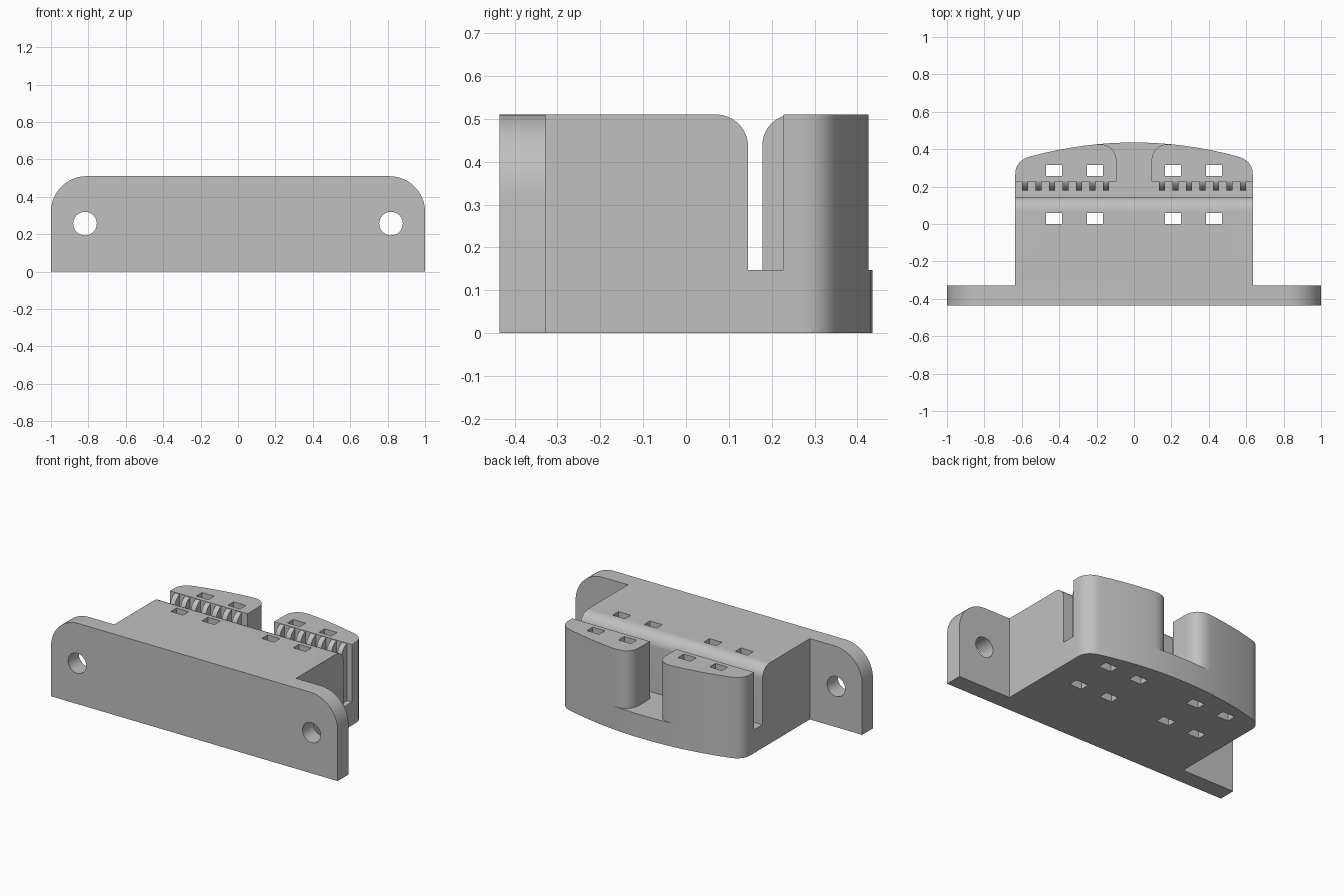
import bpy, bmesh, math
from mathutils import Vector

cube = bpy.data.objects.get("Cube")
if cube:
    bpy.data.objects.remove(cube, do_unlink=True)

grey = bpy.data.materials.new("plain grey")
grey.use_nodes = True
grey.diffuse_color = (0.53, 0.53, 0.53, 1)
grey.node_tree.nodes["Principled BSDF"].inputs["Base Color"].default_value = (0.53, 0.53, 0.53, 1)

TOP, FLOOR, HALF = 0.51, 0.147, 0.635   # full height, slot floor, half body width


def arc(cx, cy, r, start, end, n=12):
    angles = [math.radians(start + (end - start) * i / n) for i in range(n + 1)]
    return [(cx + r * math.cos(a), cy + r * math.sin(a)) for a in angles]


def bend(a, b, c, n=12):
    """Smooth curve from a to c, pulled towards b."""
    a, b, c = Vector(a), Vector(b), Vector(c)
    return [tuple(a.lerp(b, i / n).lerp(b.lerp(c, i / n), i / n)) for i in range(n + 1)]


def prism(name, outline, axis, low, high):
    """Extrude a 2D outline along an axis."""
    place = {"x": lambda u, v, w: (w, u, v),
             "y": lambda u, v, w: (u, w, v),
             "z": lambda u, v, w: (u, v, w)}[axis]
    bm = bmesh.new()
    face = bm.faces.new([bm.verts.new(place(u, v, low)) for u, v in outline])
    side = bmesh.ops.extrude_face_region(bm, geom=[face])
    moved = [g for g in side["geom"] if isinstance(g, bmesh.types.BMVert)]
    bmesh.ops.translate(bm, verts=moved, vec=place(0, 0, high - low))
    bmesh.ops.recalc_face_normals(bm, faces=bm.faces)
    mesh = bpy.data.meshes.new(name)
    bm.to_mesh(mesh)
    bm.free()
    mesh.materials.append(grey)
    obj = bpy.data.objects.new(name, mesh)
    bpy.context.collection.objects.link(obj)
    return obj


def activate(obj):
    bpy.ops.object.select_all(action="DESELECT")
    obj.select_set(True)
    bpy.context.view_layer.objects.active = obj


def cut(obj, cutters):
    activate(obj)
    for cutter in cutters:
        mod = obj.modifiers.new("cut", "BOOLEAN")
        mod.operation, mod.solver, mod.object = "DIFFERENCE", "EXACT", cutter
        bpy.ops.object.modifier_apply(modifier=mod.name)


def box(name, x, y, half_x, half_y):
    outline = [(x - half_x, y - half_y), (x + half_x, y - half_y),
               (x + half_x, y + half_y), (x - half_x, y + half_y)]
    return prism(name, outline, "z", -0.1, 0.7)


# Mounting plate with rounded top corners and two screw holes
plate = prism("mounting_plate",
              [(-1, 0), (1, 0)] + arc(0.81, TOP - 0.19, 0.19, 0, 90, 16)
              + arc(-0.81, TOP - 0.19, 0.19, 90, 180, 16), "y", -0.435, -0.328)
screw_cutters = [prism("screw_cutter", arc(s * 0.818, 0.257, 0.063, 0, 350, 35), "y", -0.6, -0.2)
                 for s in (-1, 1)]
cut(plate, screw_cutters)

# Main block, rounded along its top back edge
block = prism("main_block",
              [(-0.328, 0), (0.145, 0)] + arc(0.07, TOP - 0.075, 0.075, 0, 90)
              + [(-0.328, TOP)], "x", -HALF, HALF)


# Bowed back edge, shared by the ledge and the jaws
def bow(x):
    return 0.436 - x * x / 4.1


corner = bend((HALF, 0.265), (HALF, 0.341), (0.55, bow(0.55)))
back = corner + [(x, bow(x)) for x in (0.48, 0.41, 0.34, 0.27, 0.2)]
mirrored = [(-x, y) for x, y in reversed(back)]
middle = [(x, bow(x)) for x in (0.13, 0.06, -0.06, -0.13)]
ledge = prism("base_ledge", [(-HALF, 0.145), (HALF, 0.145)] + back + middle + mirrored,
              "z", 0, FLOOR)

# Two jaws with rounded inner corners
jaw_outline = ([(0.093, 0.228), (HALF, 0.228)] + back
               + bend((0.2, bow(0.2)), (0.1, 0.432), (0.093, 0.335))[1:])
jaws = []
for side, s in (("left", 1), ("right", -1)):
    jaws.append(prism(side + "_jaw", [(s * x, y) for x, y in jaw_outline], "z", FLOOR, TOP))

# Row of gripping teeth on each jaw, rounded at the top
tooth_profile = [(0.25, FLOOR), (0.178, FLOOR)] + arc(0.25, TOP - 0.072, 0.072, 180, 90)
teeth = []
for side, s in (("left", 1), ("right", -1)):
    for i in range(7):
        x = s * (0.15 + 0.0722 * i)
        teeth.append(prism(f"{side}_tooth_{i + 1}", tooth_profile, "x", x - 0.0165, x + 0.0165))

# Cable tie slots through the full height
slots = [box("slot_cutter", s * x, y, 0.043, 0.029)
         for s in (-1, 1) for x in (0.208, 0.428) for y in (0.03, 0.286)]
front_slots = [c for i, c in enumerate(slots) if i % 2 == 0]
back_slots = [c for i, c in enumerate(slots) if i % 2]
cut(block, front_slots)
cut(ledge, back_slots)
cut(jaws[0], back_slots[2:])
cut(jaws[1], back_slots[:2])

for cutter in slots + screw_cutters:
    bpy.data.objects.remove(cutter, do_unlink=True)

for obj in [plate, block, ledge] + jaws + teeth:
    activate(obj)
    bpy.ops.object.shade_smooth_by_angle(angle=math.radians(30))
